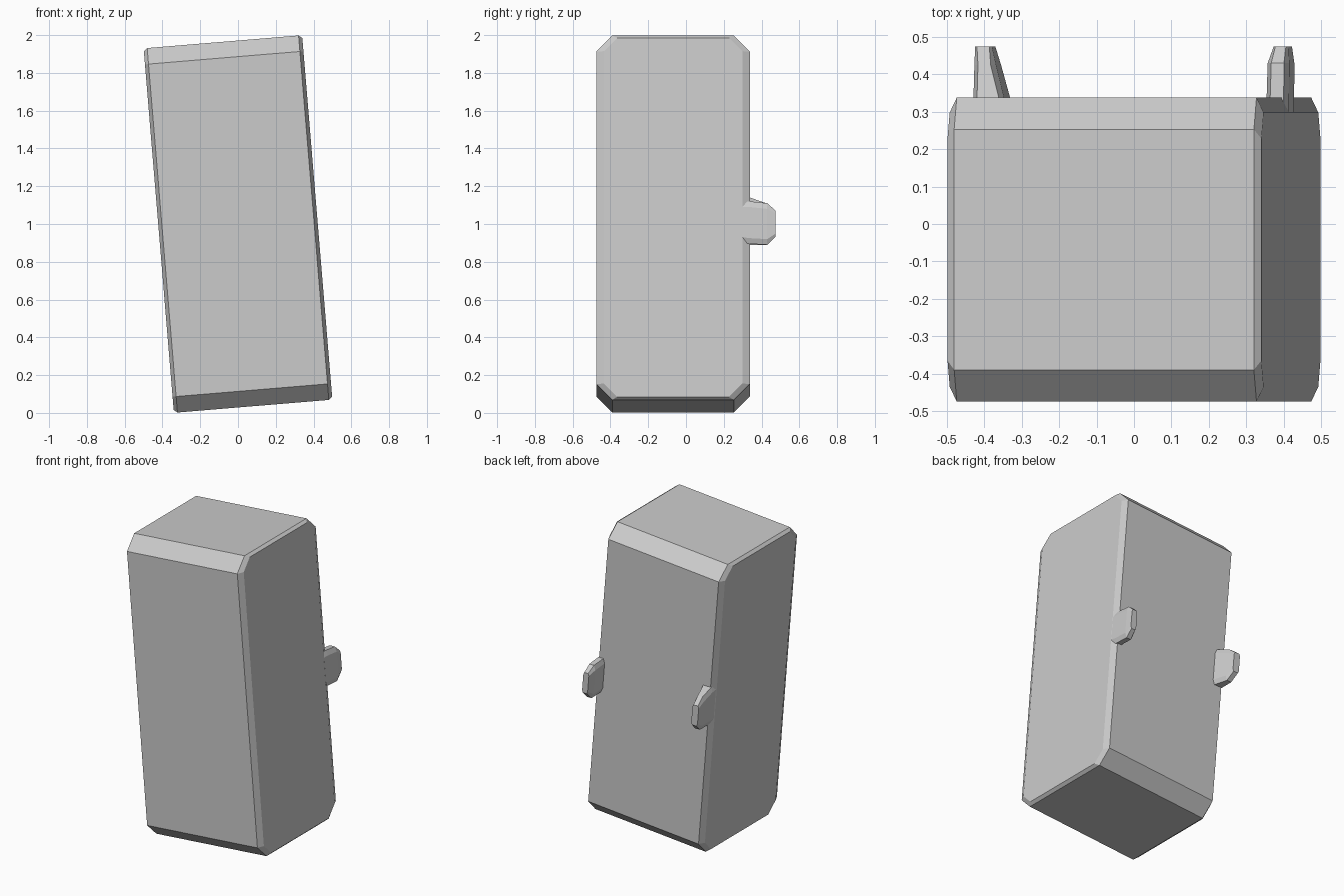
import bpy, bmesh, math
from mathutils import Matrix

if "Cube" in bpy.data.objects:
    bpy.data.objects.remove(bpy.data.objects["Cube"])

TILT = math.radians(-4.75)


def loft(name, rings):
    """Skin a list of equal-length closed rings and cap both ends."""
    bm = bmesh.new()
    loops = [[bm.verts.new(p) for p in r] for r in rings]
    n = len(loops[0])
    for a, b in zip(loops, loops[1:]):
        for i in range(n):
            j = (i + 1) % n
            bm.faces.new((a[i], a[j], b[j], b[i]))
    bm.faces.new(loops[0])
    bm.faces.new(loops[-1])
    bmesh.ops.recalc_face_normals(bm, faces=bm.faces)
    me = bpy.data.meshes.new(name)
    bm.to_mesh(me)
    bm.free()
    ob = bpy.data.objects.new(name, me)
    bpy.context.collection.objects.link(ob)
    return ob


def octagon(x, y0, y1, h, c):
    """Chamfered rectangle in the y-z plane."""
    return [(x, y0 + c, -h), (x, y1 - c, -h), (x, y1, -h + c), (x, y1, h - c),
            (x, y1 - c, h), (x, y0 + c, h), (x, y0, h - c), (x, y0, -h + c)]


# Leaning body: strong chamfers front and back, slim ones at the sides
Y0, Y1, H = -0.475, 0.338, 0.968
body = loft("body", [
    octagon(-0.421, Y0 + 0.04, Y1 - 0.04, H - 0.015, 0.07),
    octagon(-0.402, Y0, Y1, H, 0.085),
    octagon(0.402, Y0, Y1, H, 0.085),
    octagon(0.421, Y0 + 0.04, Y1 - 0.04, H - 0.015, 0.07)])
body.data.transform(Matrix.Translation((0, 0, 1)) @ Matrix.Rotation(TILT, 4, 'Y'))


# Small pegs on the back, following the lean of the body
def peg(name, sections):
    rings = []
    for y, x0, x1, z0, z1, c in sections:
        pts = [(x0, z0 + c), (x0 + c * 0.4, z0), (x1 - c * 0.4, z0), (x1, z0 + c),
               (x1, z1 - c), (x1 - c * 0.4, z1), (x0 + c * 0.4, z1), (x0, z1 - c)]
        rings.append([(x - 0.083 * (z - 1), y, z) for x, z in pts])
    return loft(name, rings)


peg("left_peg", [(0.30, -0.42, -0.335, 0.89, 1.145, 0.03),
                 (0.338, -0.42, -0.338, 0.89, 1.14, 0.03),
                 (0.425, -0.42, -0.362, 0.89, 1.11, 0.03),
                 (0.475, -0.42, -0.375, 0.935, 1.07, 0.015)])
peg("right_peg", [(0.30, 0.362, 0.422, 0.90, 1.12, 0.03),
                  (0.338, 0.362, 0.422, 0.895, 1.12, 0.03),
                  (0.43, 0.364, 0.422, 0.89, 1.11, 0.03),
                  (0.475, 0.378, 0.418, 0.935, 1.07, 0.015)])
